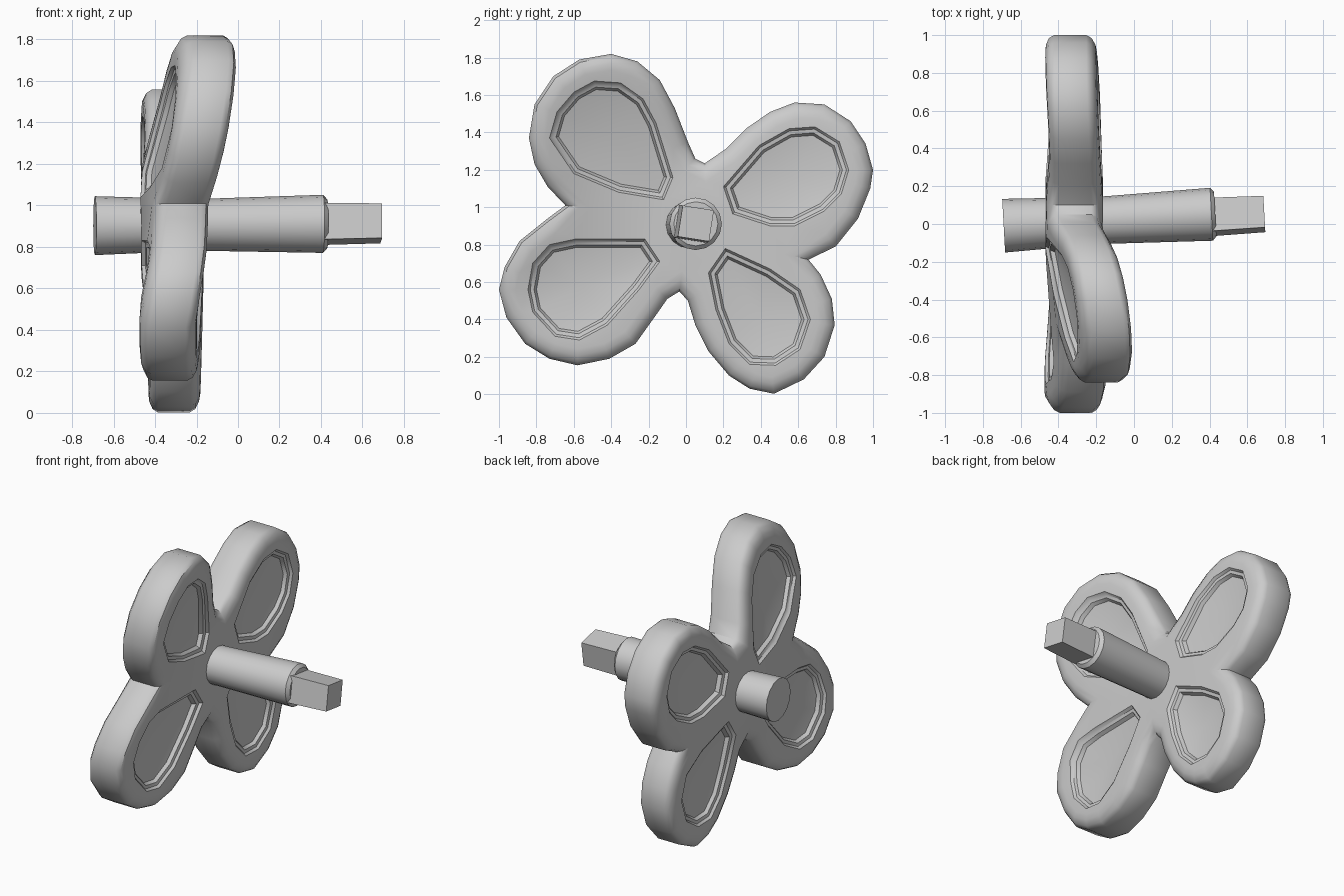
import bpy, bmesh, math
from mathutils import Vector

if "Cube" in bpy.data.objects:
    bpy.data.objects.remove(bpy.data.objects["Cube"])

grey = bpy.data.materials.new("light grey metal")
grey.diffuse_color = (0.6, 0.6, 0.6, 1)
grey.use_nodes = True
grey.node_tree.nodes["Principled BSDF"].inputs["Base Color"].default_value = grey.diffuse_color

HUB = Vector((0.03, 0.90))          # wheel centre in (y, z)
BENT = Vector((-0.65, 0.76))        # direction of the petal that is bent forward
THIN = Vector((0.45, -0.89))        # direction of the thinner petal

# Rim of each petal, running counterclockwise from valley to valley, as (y, z)
RIMS = [
    [(.10, 1.235), (.05, 1.26), (.01, 1.35), (-.06, 1.53), (-.14, 1.68), (-.26, 1.78), (-.40, 1.82),
     (-.57, 1.79), (-.71, 1.70), (-.81, 1.55), (-.84, 1.37), (-.81, 1.23), (-.74, 1.11)],
    [(-.645, 1.01), (-.74, .94), (-.89, .82), (-.97, .68), (-1.0, .56), (-.96, .41), (-.86, .27),
     (-.73, .19), (-.58, .155), (-.41, .19), (-.27, .27), (-.17, .41), (-.10, .51)],
    [(-.035, .55), (.01, .50), (.05, .37), (.12, .23), (.23, .10), (.34, .03), (.47, .003),
     (.63, .08), (.74, .20), (.795, .37), (.78, .51), (.72, .64)],
    [(.655, .72), (.80, .79), (.92, .94), (.985, 1.10), (1.0, 1.20), (.96, 1.34), (.88, 1.46),
     (.74, 1.55), (.58, 1.56), (.45, 1.51), (.32, 1.42), (.21, 1.31)],
]
# Recess outlines, counterclockwise
RECESSES = [
    [(-.07, 1.16), (-.16, 1.45), (-.23, 1.58), (-.35, 1.665), (-.49, 1.675), (-.60, 1.615), (-.69, 1.51),
     (-.73, 1.37), (-.60, 1.18), (-.36, 1.08), (-.12, 1.04)],
    [(-.22, .83), (-.59, .83), (-.73, .80), (-.82, .70), (-.845, .56), (-.82, .44), (-.70, .31),
     (-.57, .29), (-.42, .37), (-.25, .56), (-.14, .71)],
    [(.12, .65), (.16, .45), (.23, .27), (.34, .16), (.48, .155), (.61, .24), (.665, .40),
     (.61, .56), (.45, .67), (.21, .78)],
    [(.20, 1.11), (.25, .965), (.45, .90), (.58, .90), (.74, .98), (.83, 1.07), (.87, 1.20),
     (.82, 1.35), (.69, 1.43), (.55, 1.42), (.39, 1.33)],
]


def inset(pts, d):
    """Move a counterclockwise loop inwards by d."""
    out = []
    for i, p in enumerate(pts):
        a = (p - pts[i - 1]).normalized()
        b = (pts[(i + 1) % len(pts)] - p).normalized()
        t = (a + b).normalized()
        out.append(p + Vector((-t.y, t.x)) * d / max(0.6, a.dot(t)))
    return out


def ring(bm, pts, x):
    return [bm.verts.new((x, p.x, p.y)) for p in pts]


def bridge(bm, a, b):
    for i in range(len(a)):
        j = (i + 1) % len(a)
        bm.faces.new((a[i], a[j], b[j], b[i]))


def loop_edges(bm, r):
    return [bm.edges.get((r[i - 1], r[i])) or bm.edges.new((r[i - 1], r[i])) for i in range(len(r))]


def finish(bm, name, angle):
    bmesh.ops.recalc_face_normals(bm, faces=bm.faces)
    me = bpy.data.meshes.new(name)
    bm.to_mesh(me)
    bm.free()
    me.materials.append(grey)
    ob = bpy.data.objects.new(name, me)
    bpy.context.collection.objects.link(ob)
    bpy.ops.object.select_all(action='DESELECT')
    bpy.context.view_layer.objects.active = ob
    ob.select_set(True)
    bpy.ops.object.shade_smooth_by_angle(angle=math.radians(angle))
    return ob


# Four-petal wheel, built flat with half thickness 1, then warped
bm = bmesh.new()
rim = [Vector(p) for petal in RIMS for p in petal]
sides = {}
for s in (-1, 1):
    outer = [ring(bm, inset(rim, d), s * x) for d, x in ((0, .62), (.015, .82), (.05, .96), (.085, 1))]
    for a, b in zip(outer, outer[1:]):
        bridge(bm, a, b)
    sides[s] = outer[0]
    edges = loop_edges(bm, outer[-1])
    for rec in RECESSES:
        pts = [Vector(p) for p in rec]
        # Shallow stepped wall of the recess and dished floor
        walls = [ring(bm, inset(pts, d), s * x) for d, x in ((0, 1), (.012, .88), (.032, .85), (.045, .69))]
        for a, b in zip(walls, walls[1:]):
            bridge(bm, a, b)
        mid = sum(pts, Vector((0, 0))) / len(pts)
        c = bm.verts.new((s * .45, mid.x, mid.y))
        last = walls[-1]
        for i in range(len(last)):
            bm.faces.new((last[i - 1], last[i], c))
        edges += loop_edges(bm, walls[0])
    bmesh.ops.triangle_fill(bm, edges=edges, use_beauty=True, use_dissolve=False)
bridge(bm, sides[-1], sides[1])

# Thickness tapers outwards, the back is slightly hollow, one petal leans forward
for v in bm.verts:
    p = Vector((v.co.y, v.co.z)) - HUB
    u = min(1, p.length)
    thin = max(0, p.dot(THIN) - 0.2)
    back = -0.495 + 0.02 * u + 0.035 * math.sin(math.pi * u) + 0.05 * thin
    front = -0.155 - 0.045 * u + 0.02 * thin
    bend = 0.185 * max(0, (p.dot(BENT) - 0.3) / 0.7)
    v.co.x = bend + (front + back) / 2 + v.co.x * (front - back) / 2
finish(bm, "petal_wheel", 38)


# Shaft parts, stacked along a slightly tilted axis
def rod(name, sections, n, turn, shift=0):
    bm = bmesh.new()
    rings = []
    for x, r in sections:
        c = Vector((x, 0.029 + 0.055 * x + shift, 0.908 + 0.008 * x))
        rings.append([bm.verts.new(c + Vector((-0.055 * r * math.cos(a), r * math.cos(a), r * math.sin(a))))
                      for a in (turn + 2 * math.pi * i / n for i in range(n))])
    for a, b in zip(rings, rings[1:]):
        bridge(bm, a, b)
    bm.faces.new(rings[0])
    bm.faces.new(rings[-1])
    finish(bm, name, 32)


rod("shaft", [(-.69, .142), (-.3, .128), (-.14, .126), (.41, .140), (.43, .118)], 16, 0)
rod("square_drive", [(.40, .126), (.69, .119)], 4, math.radians(45 - 9), -.014)
